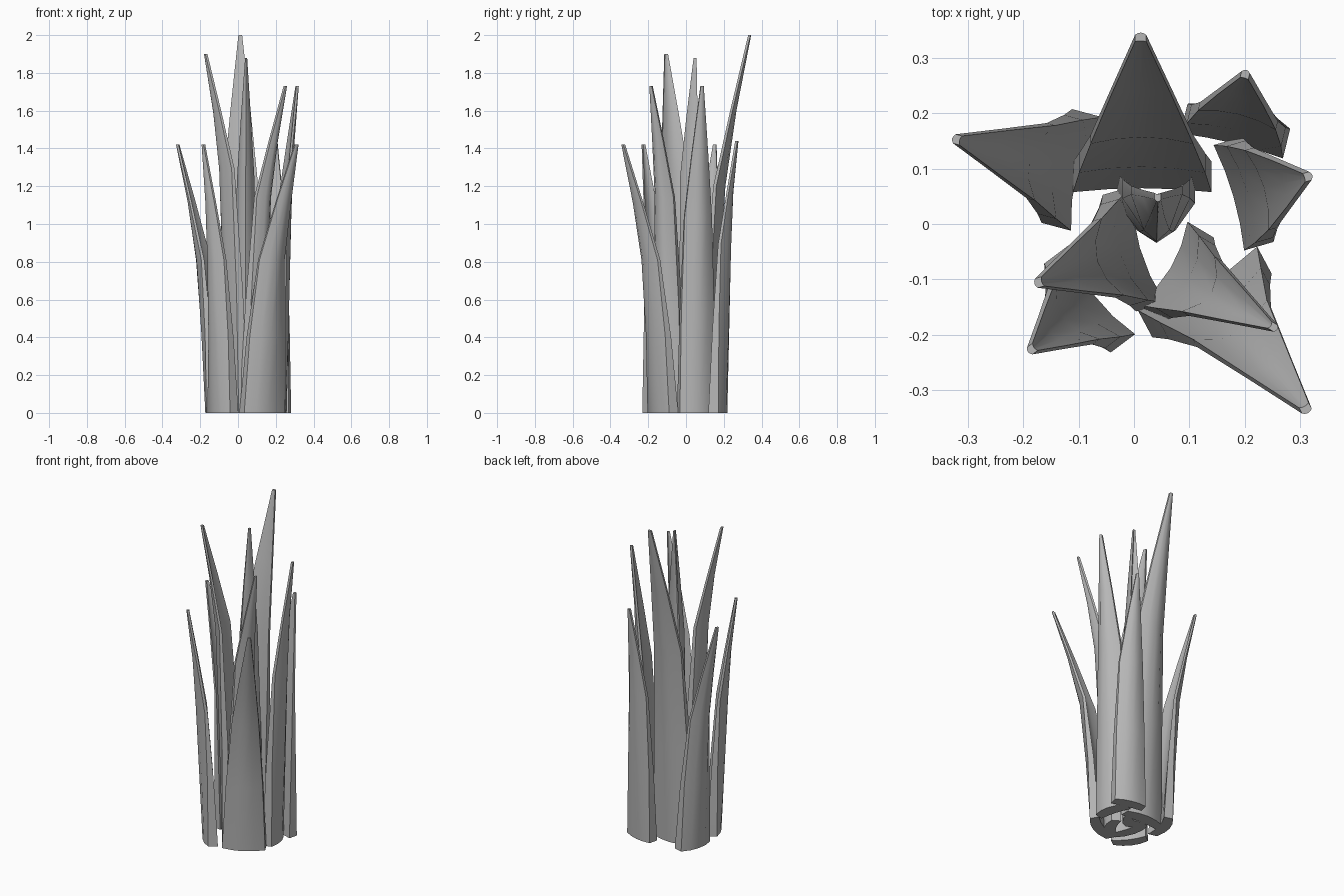
import bpy, bmesh, math
from mathutils import Vector

cube = bpy.data.objects.get("Cube")
if cube:
    bpy.data.objects.remove(cube, do_unlink=True)

grey = bpy.data.materials.new("leaf_grey")
grey.use_nodes = True
colour = (0.47, 0.47, 0.47, 1)
grey.diffuse_color = colour
grey.node_tree.nodes["Principled BSDF"].inputs["Base Color"].default_value = colour

ACROSS = [-1, -0.5, 0, 0.5, 1]


def leaf(name, end_a, end_b, tip, bend=0.57, arch=0.028, waist=0.66, fold=0.6):
    """Curved blade: end_a to end_b is the base chord, its outside on the right."""
    a, b, top = Vector((*end_a, 0)), Vector((*end_b, 0)), Vector(tip)
    mid, side = (a + b) / 2, (b - a).normalized()
    out = Vector((side.y, -side.x, 0))
    half = (b - a).length / 2
    upper = (1 + bend) / 2
    # height, lean towards the tip, width factor, arch, edge thickness
    rows = [(0, 0, 1, arch, 0.055),
            (bend / 2, 0.1, (1 + waist) / 2 + 0.04, arch + 0.015, 0.035),
            (bend, 0.27, waist, arch + 0.02, 0.016),
            (upper, 0.62, waist * 0.58, arch * 0.75, 0.012),
            (1, 1, 0.08, 0.004, 0.012)]
    bm = bmesh.new()
    rings = []
    for t, lean, width, bulge, edge in rows:
        centre = mid + (top - mid) * lean
        centre.z = top.z * t
        ring = []
        for sign, curve, order in ((1, bulge, ACROSS), (-1, bulge * fold, ACROSS[::-1])):
            for u in order:
                n = curve * (1 - u * u) + sign * edge / 2
                ring.append(bm.verts.new(centre + side * u * half * width + out * n))
        rings.append(ring)
    for low, high in zip(rings, rings[1:]):
        for i in range(len(low)):
            j = (i + 1) % len(low)
            bm.faces.new((low[i], low[j], high[j], high[i]))
    # Close the root and the tip with strips
    for ring in (rings[0], rings[-1]):
        for i in range(len(ACROSS) - 1):
            bm.faces.new((ring[i], ring[i + 1], ring[-2 - i], ring[-1 - i]))
    bmesh.ops.recalc_face_normals(bm, faces=bm.faces)
    mesh = bpy.data.meshes.new(name)
    bm.to_mesh(mesh)
    bm.free()
    mesh.materials.append(grey)
    obj = bpy.data.objects.new(name, mesh)
    bpy.context.collection.objects.link(obj)
    bpy.ops.object.select_all(action="DESELECT")
    obj.select_set(True)
    bpy.context.view_layer.objects.active = obj
    bpy.ops.object.shade_smooth_by_angle(angle=math.radians(40))


# Tall inner leaves
leaf("tall_back_leaf", (0.14, 0.085), (-0.11, 0.085), (0.012, 0.335, 2.0),
     0.6, waist=0.74, fold=0.25)
leaf("inner_right_leaf", (-0.03, 0.06), (0.03, -0.15), (-0.17, -0.105, 1.9), 0.68)
leaf("centre_leaf", (-0.03, 0.065), (0.11, 0.065), (0.043, 0.05, 1.88), 0.66, 0.065)
leaf("inner_left_leaf", (0.03, -0.16), (0.12, -0.01), (0.25, -0.185, 1.73), 0.66)
leaf("left_leaf", (0.225, -0.04), (0.17, 0.15), (0.312, 0.085, 1.73),
     0.6, waist=0.76, fold=0.3)

# Short outer leaves
leaf("outer_right_leaf", (-0.085, 0.2), (-0.14, -0.005), (-0.318, 0.152, 1.42))
leaf("front_right_leaf", (-0.14, -0.055), (-0.02, -0.215), (-0.183, -0.225, 1.42))
leaf("front_left_leaf", (0.02, -0.18), (0.235, -0.065), (0.309, -0.332, 1.42), waist=0.62)
leaf("back_left_leaf", (0.275, 0.145), (0.09, 0.19), (0.2, 0.268, 1.44),
     0.62, 0.018, waist=0.76, fold=0.3)
